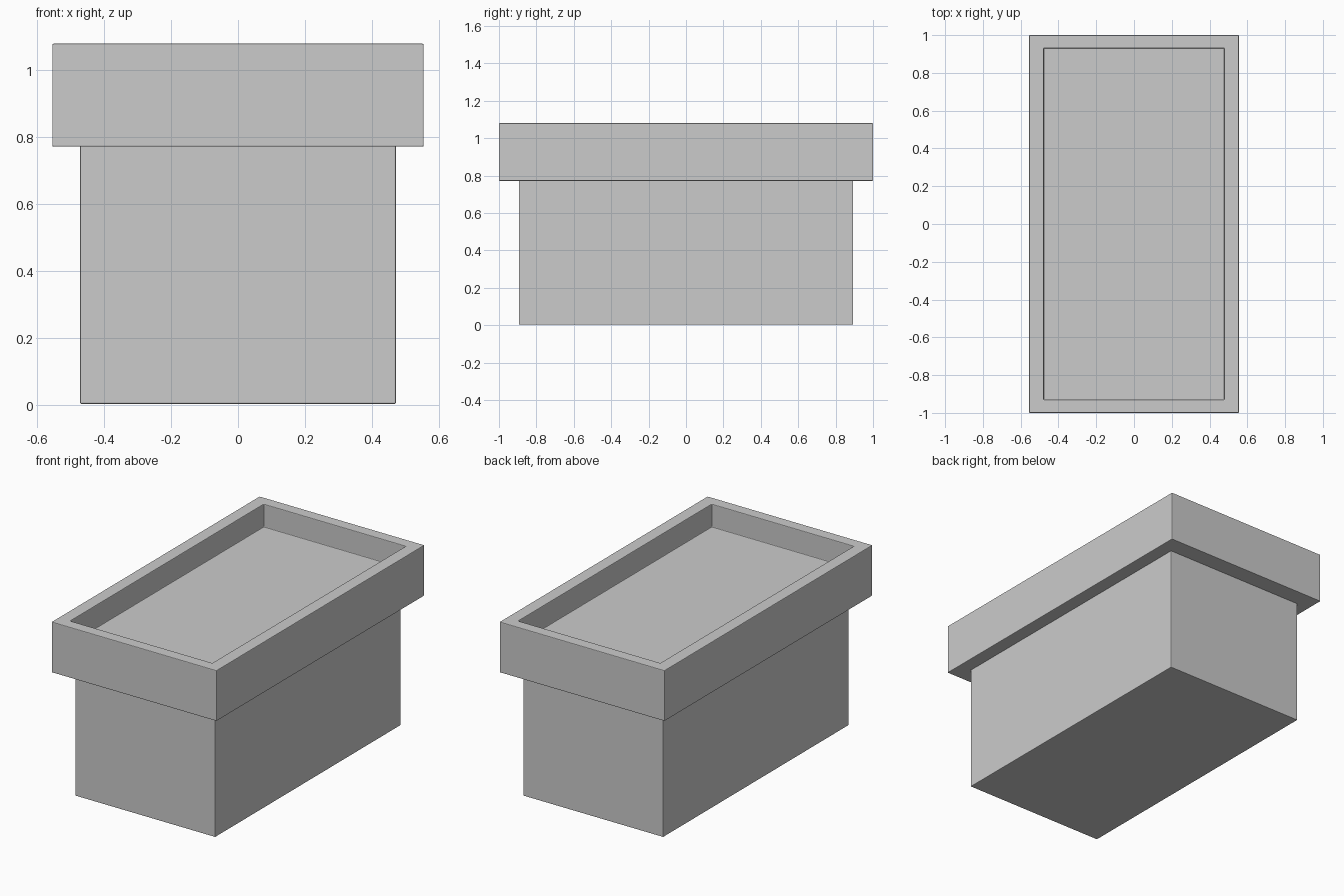
import bpy, bmesh

if "Cube" in bpy.data.objects:
    bpy.data.objects.remove(bpy.data.objects["Cube"])


def loft(name, rings, cap_start=False, cap_end=False):
    """Skin a stack of rectangular rings (half_x, half_y, z)."""
    bm = bmesh.new()
    loops = [[bm.verts.new((sx * hx, sy * hy, z))
              for sx, sy in ((-1, -1), (1, -1), (1, 1), (-1, 1))]
             for hx, hy, z in rings]
    for a, b in zip(loops, loops[1:]):
        for i in range(4):
            j = (i + 1) % 4
            bm.faces.new((a[i], a[j], b[j], b[i]))
    if cap_start:
        bm.faces.new(loops[0][::-1])
    if cap_end:
        bm.faces.new(loops[-1])
    mesh = bpy.data.meshes.new(name)
    bm.to_mesh(mesh)
    bm.free()
    obj = bpy.data.objects.new(name, mesh)
    bpy.context.collection.objects.link(obj)
    # Slightly softened edges
    bevel = obj.modifiers.new("soft_edges", 'BEVEL')
    bevel.width = 0.004
    bevel.segments = 2
    return obj


# Lower box, open where it meets the tray
loft("base_box", [(0.472, 0.893, 0.003), (0.472, 0.893, 0.772)], cap_start=True)

# Overhanging tray: underside, outer wall, rim, inner wall, recessed floor
loft("tray_top", [
    (0.472, 0.893, 0.772),
    (0.555, 1.0, 0.772),
    (0.555, 1.0, 1.08),
    (0.478, 0.93, 1.08),
    (0.478, 0.93, 0.94),
], cap_end=True)
